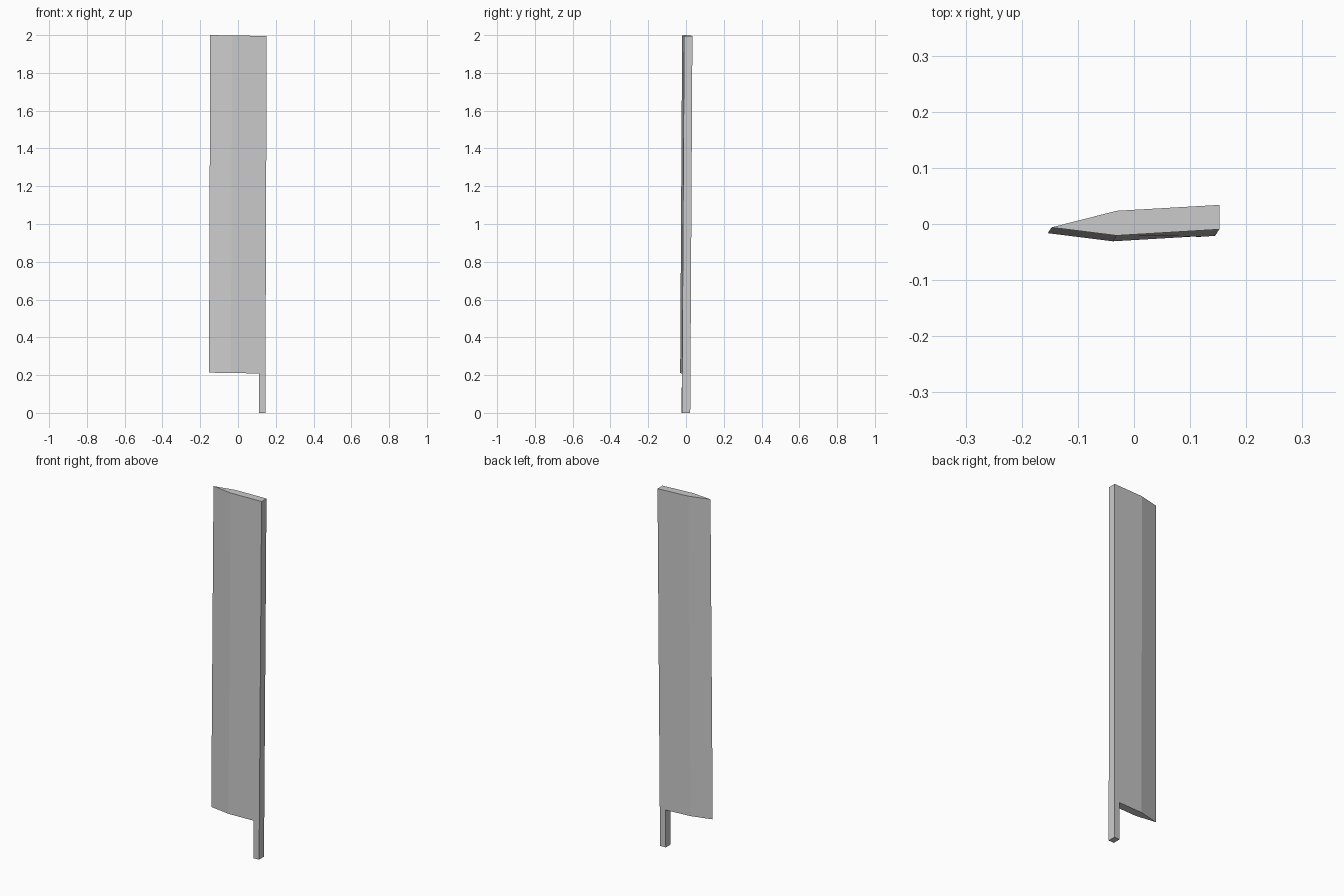
import bpy, bmesh

if "Cube" in bpy.data.objects:
    bpy.data.objects.remove(bpy.data.objects["Cube"])

TOP, SHOULDER, BASE = 2.0, 0.213, 0.0
# one half of the cross-section each: pointed edge, bevel ridge, tang line, flat spine
back = [(-0.147, -0.006), (-0.031, 0.0235), (0.118, 0.032), (0.152, 0.034)]
front = [(0.152, -0.0095), (0.118, -0.0117), (-0.031, -0.0205)]
outline = back + front
n = len(outline)
tang_ids = [2, 3, 4, 5]
blade_ids = [0, 1, 2, 5, 6]

bm = bmesh.new()


def place(x, y, z):
    """Slight lean of the whole piece."""
    drop = 0.016 * (x + 0.147) if z > 0 else 0
    return bm.verts.new((x + 0.0037 * (z - TOP), y + 0.0058 * (z - TOP), z - drop))


def bridge(a, b, ids):
    """Side walls between two levels along consecutive outline points."""
    for i, j in ids:
        bm.faces.new((a[i], a[j], b[j], b[i]))


top = [place(x, y, TOP) for x, y in outline]
mid = [place(x, y, SHOULDER) for x, y in outline]
low = {i: place(*outline[i], BASE) for i in tang_ids}

# blade
bm.faces.new(top)
bridge(top, mid, [(i, (i + 1) % n) for i in range(n)])
bm.faces.new([mid[i] for i in blade_ids])

# tang continuing below the shoulder
bridge(mid, low, [(2, 3), (3, 4), (4, 5), (5, 2)])
bm.faces.new([low[i] for i in tang_ids])

# clean flat surfaces
bmesh.ops.recalc_face_normals(bm, faces=bm.faces)
bmesh.ops.dissolve_limit(bm, angle_limit=0.01, verts=bm.verts, edges=bm.edges)

mesh = bpy.data.meshes.new("blade_with_tang")
bm.to_mesh(mesh)
bm.free()
bpy.context.collection.objects.link(bpy.data.objects.new("blade_with_tang", mesh))
